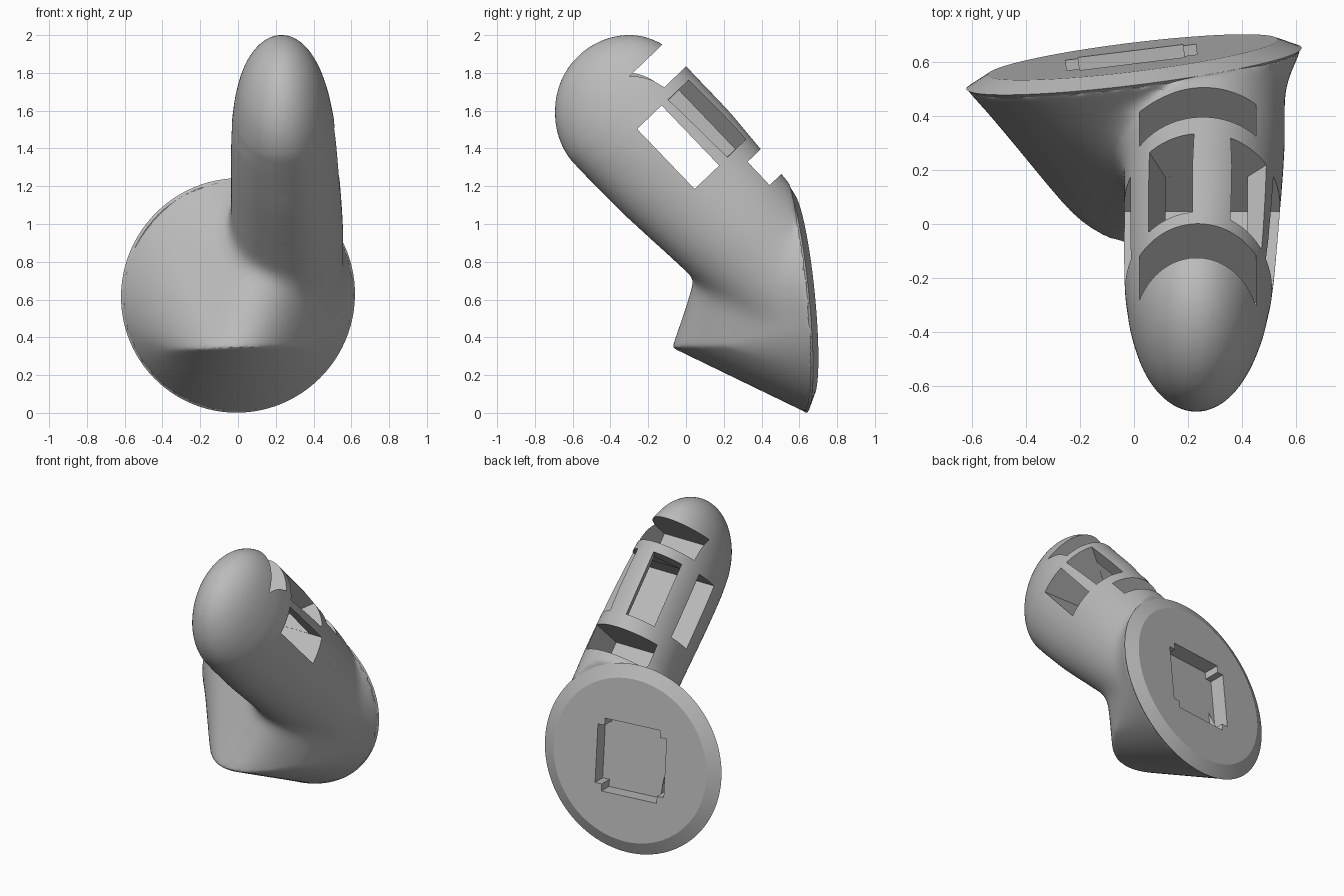
import bpy, bmesh, math
from mathutils import Matrix, Vector

if "Cube" in bpy.data.objects:
    bpy.data.objects.remove(bpy.data.objects["Cube"])

grey = bpy.data.materials.new("plain grey")
grey.use_nodes = True
grey.diffuse_color = (0.5, 0.5, 0.5, 1)
grey.node_tree.nodes["Principled BSDF"].inputs["Base Color"].default_value = grey.diffuse_color


def frame(x, z, origin):
    """Matrix with the given local x and z directions."""
    x, z = Vector(x).normalized(), Vector(z).normalized()
    return Matrix.Translation(origin) @ Matrix((x, z.cross(x), z)).transposed().to_4x4()


DISC = frame((1, 0.123, 0), (-0.123, 1, 0.1), (0, 0.575, 0.622))
POD = frame((1, 0, 0), (0, 0.722, 0.692), (0.245, -0.09, 1.36))


def ramp(value, start, end):
    return min(1, max(0, (value - start) / (end - start)))


def make(name, bm):
    bmesh.ops.recalc_face_normals(bm, faces=bm.faces)
    mesh = bpy.data.meshes.new(name)
    bm.to_mesh(mesh)
    bm.free()
    mesh.materials.append(grey)
    ob = bpy.data.objects.new(name, mesh)
    bpy.context.collection.objects.link(ob)
    return ob


def activate(ob):
    bpy.ops.object.select_all(action='DESELECT')
    ob.select_set(True)
    bpy.context.view_layer.objects.active = ob


def apply(ob, kind, **settings):
    activate(ob)
    mod = ob.modifiers.new(kind.lower(), kind)
    for key, value in settings.items():
        setattr(mod, key, value)
    bpy.ops.object.modifier_apply(modifier=mod.name)


def loft(name, rings, matrix):
    """Closed tube through rings of points."""
    bm = bmesh.new()
    loops = [[bm.verts.new(matrix @ Vector(p)) for p in ring] for ring in rings]
    for a, b in zip(loops, loops[1:]):
        for i in range(len(a)):
            j = (i + 1) % len(a)
            bm.faces.new((a[i], a[j], b[j], b[i]))
    bm.faces.new(loops[0])
    bm.faces.new(loops[-1])
    return make(name, bm)


def circle(r, z, n=96):
    return [(r * math.cos(math.tau * i / n), r * math.sin(math.tau * i / n), z) for i in range(n)]


def cut(ob, matrix, size):
    bm = bmesh.new()
    bmesh.ops.create_cube(bm, size=1, matrix=matrix @ Matrix.Diagonal((*size, 1)))
    cutter = make("cutter", bm)
    cutter.hide_render = True
    apply(ob, 'BOOLEAN', object=cutter, operation='DIFFERENCE', solver='EXACT')
    bpy.data.objects.remove(cutter)


# flared base: hull of the round back, the curved front lip and the neck above it
bm = bmesh.new()
for p in circle(0.622, 0.0):
    bm.verts.new(DISC @ Vector(p))
for i in range(-12, 13):
    u = i / 12
    x = 0.34 * u
    bm.verts.new((x - 0.01, -0.072 + 0.27 * u * u, 0.345 + 0.03 * x))
    bm.verts.new((0.16 + 0.32 * u, 0.06 + 0.23 * u * u, 0.78))
hull = bmesh.ops.convex_hull(bm, input=bm.verts)
bmesh.ops.delete(bm, geom=list({v for v in hull["geom_interior"] + hull["geom_unused"]
                                if isinstance(v, bmesh.types.BMVert)}), context='VERTS')
body = make("body", bm)


# slanted pod with a rounded tip
def pod_ring(t, n=72):
    h = 0.394 * math.sqrt(max(0, 1 - (max(0, -0.33 - t) / 0.385) ** 2)) - 0.07 * max(0, t - 0.05)
    w = 0.268 + 0.032 * ramp(t, -0.4, 0.5)
    w *= math.sqrt(max(0, 1 - (max(0, -0.1 - t) / 0.615) ** 2.5))
    shift = 0.015 * min(1, max(-1, t * 2))
    lift = 0.02 * ramp(t, -0.3, -0.6)
    return [(shift + w * math.cos(math.tau * i / n), t, lift + h * math.sin(math.tau * i / n))
            for i in range(n)]


tip = [-0.33 - 0.384 * math.cos(math.radians(a)) for a in range(3, 90, 5)]
pod = loft("pod", [pod_ring(t) for t in tip + [-0.33 + 0.1 * i for i in range(1, 17)]], POD)

# trim the pod flush with the round back
bm = bmesh.new()
bm.from_mesh(pod.data)
bmesh.ops.bisect_plane(bm, geom=bm.verts[:] + bm.edges[:] + bm.faces[:], clear_outer=True,
                       plane_co=DISC.translation, plane_no=DISC.col[2].to_3d())
bmesh.ops.holes_fill(bm, edges=[e for e in bm.edges if e.is_boundary])
bmesh.ops.recalc_face_normals(bm, faces=bm.faces)
bm.to_mesh(pod.data)
bm.free()

# fuse both, with a soft blend at the neck
activate(body)
pod.select_set(True)
bpy.ops.object.join()
apply(body, 'REMESH', mode='VOXEL', voxel_size=0.013)
neck = body.vertex_groups.new(name="neck")
for v in body.data.vertices:
    depth = -(DISC.inverted() @ v.co).z
    weight = ramp(v.co.z, 0.4, 0.55) * ramp(v.co.z, 1.35, 1.05) * ramp(depth, 0.03, 0.1)
    if weight > 0:
        neck.add([v.index], weight, 'REPLACE')
apply(body, 'SMOOTH', factor=0.5, iterations=160, vertex_group="neck")
apply(body, 'SMOOTH', factor=0.5, iterations=5)

# crosswise slots at both ends of the ring
for t in (-0.365, 0.395):
    cut(body, POD @ Matrix.Translation((-0.01, t, 0.29)), (0.43, 0.17, 0.6))

# side opening right through, then two slanted windows
cut(body, POD @ Matrix.Translation((0, 0, 0.067)), (1, 0.44, 0.18))
for x, z, lean, length in ((0.175, 0.284, 49, 0.436), (-0.105, 0.33, -25, 0.432)):
    turn = Matrix.Rotation(math.radians(lean), 4, 'Y')
    cut(body, POD @ Matrix.Translation((x, 0, z)) @ turn, (0.19, length, 0.6))

# bevelled back plate
plate = loft("back_plate", [circle(0.61, -0.012), circle(0.624, 0), circle(0.54, 0.042)], DISC)

# square recess with notched corners
for ob in (body, plate):
    for size in ((0.485, 0.39, 0.2), (0.39, 0.485, 0.2)):
        cut(ob, DISC @ Matrix.Translation((-0.005, 0, 0.04)), size)

for ob, angle in ((body, 28), (plate, 18)):
    activate(ob)
    bpy.ops.object.shade_smooth_by_angle(angle=math.radians(angle))
